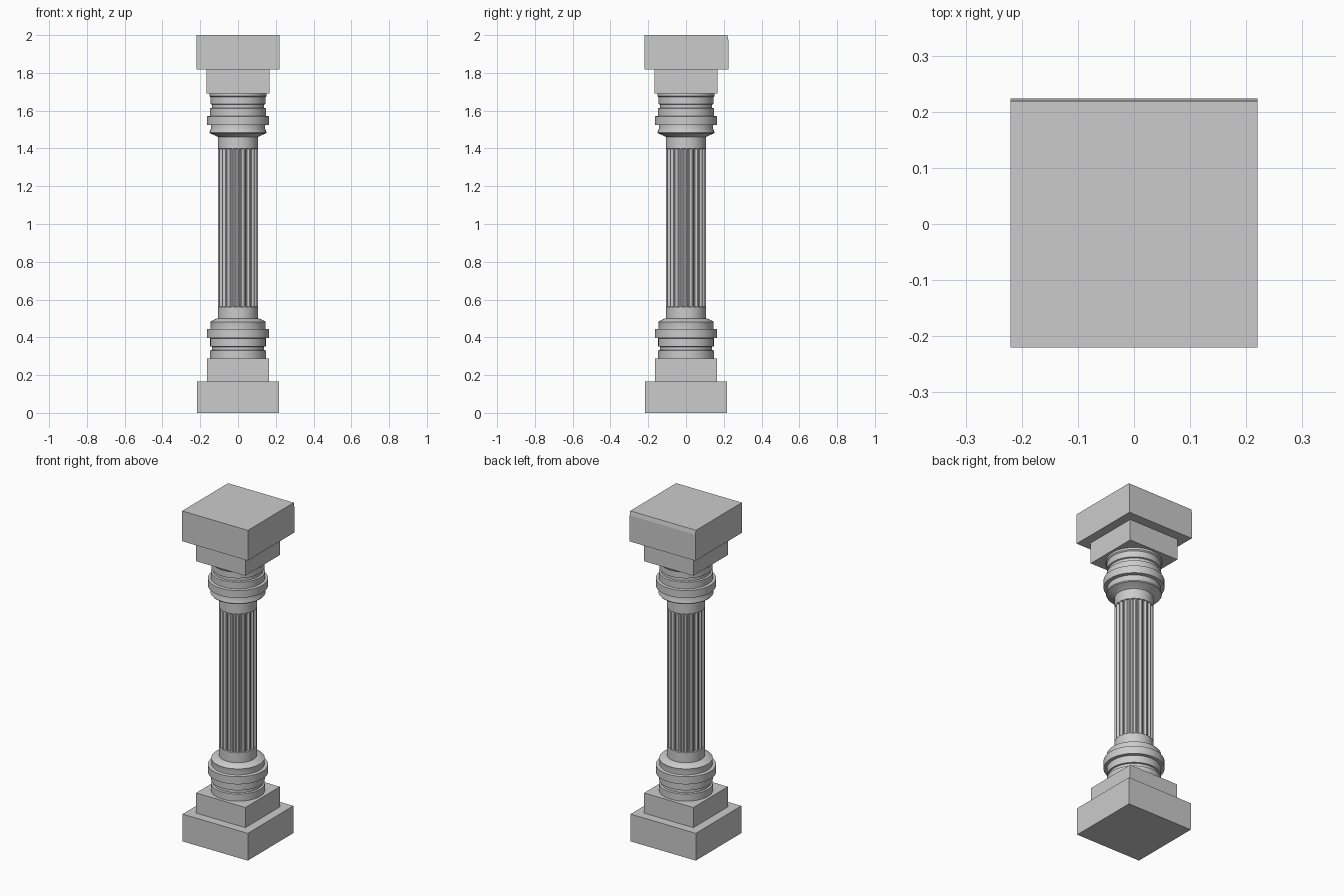
import bpy, bmesh, math

if "Cube" in bpy.data.objects:
    bpy.data.objects.remove(bpy.data.objects["Cube"])


def finish(bm, name, smooth=False):
    bmesh.ops.recalc_face_normals(bm, faces=bm.faces[:])
    mesh = bpy.data.meshes.new(name)
    bm.to_mesh(mesh)
    bm.free()
    obj = bpy.data.objects.new(name, mesh)
    bpy.context.collection.objects.link(obj)
    if smooth:
        bpy.ops.object.select_all(action='DESELECT')
        obj.select_set(True)
        bpy.context.view_layer.objects.active = obj
        bpy.ops.object.shade_smooth_by_angle(angle=math.radians(30))
    return obj


def block(name, half, z0, z1):
    bm = bmesh.new()
    bmesh.ops.create_cube(bm, size=1)
    for v in bm.verts:
        v.co.x *= 2 * half
        v.co.y *= 2 * half
        v.co.z = z1 if v.co.z > 0 else z0
    return finish(bm, name)


def stack_rings(name, rings, count):
    """Skin a list of (z, radius function of index) rings and cap both ends."""
    bm = bmesh.new()
    loops = []
    for z, radius in rings:
        loops.append([bm.verts.new((radius(i) * math.cos(math.tau * i / count),
                                    radius(i) * math.sin(math.tau * i / count), z))
                      for i in range(count)])
    for a, b in zip(loops, loops[1:]):
        for i in range(count):
            j = (i + 1) % count
            bm.faces.new((a[i], a[j], b[j], b[i]))
    bm.faces.new(loops[0][::-1])
    bm.faces.new(loops[-1])
    bmesh.ops.remove_doubles(bm, verts=bm.verts[:], dist=1e-5)
    return finish(bm, name, True)


def turned(name, profile):
    return stack_rings(name, [(z, lambda i, r=r: r) for r, z in profile], 48)


# Square plinth and abacus blocks
block("base_plinth", 0.218, 0, 0.165)
block("base_step", 0.165, 0.165, 0.287)
block("capital_step", 0.166, 1.69, 1.817)
abacus = block("abacus", 0.22, 1.817, 2)

# Slight chamfer along the abacus back edge
bm = bmesh.new()
bm.from_mesh(abacus.data)
for v in bm.verts:
    if v.co.y > 0:
        v.co.y = 0.224
bmesh.ops.bisect_plane(bm, geom=bm.verts[:] + bm.edges[:] + bm.faces[:],
                       plane_co=(0, 0, 1.975), plane_no=(0, 0, 1))
for v in bm.verts:
    if v.co.y > 0 and v.co.z > 1.99:
        v.co.y = 0.219
bm.to_mesh(abacus.data)
bm.free()

# Turned mouldings of base and capital
turned("base_moulding", [
    (0.148, 0.285), (0.148, 0.33), (0.138, 0.333), (0.138, 0.35),
    (0.147, 0.352), (0.147, 0.395), (0.165, 0.397), (0.165, 0.443),
    (0.145, 0.445), (0.145, 0.475), (0.147, 0.482), (0.13, 0.492), (0.11, 0.5)])
turned("capital_moulding", [
    (0.106, 1.46), (0.115, 1.466), (0.148, 1.48), (0.151, 1.485),
    (0.144, 1.505), (0.144, 1.523), (0.165, 1.525), (0.165, 1.57),
    (0.148, 1.572), (0.148, 1.612), (0.138, 1.615), (0.138, 1.632),
    (0.146, 1.635), (0.146, 1.672), (0.152, 1.678), (0.152, 1.692)])

# Fluted shaft
FLUTES, STEPS, R = 20, 6, 0.105
DEPTH = [0, 0, 0.006, 0.010, 0.010, 0.006]


def plain(i):
    return R


def fluted(i):
    return R - DEPTH[i % STEPS]


stack_rings("fluted_shaft", [
    (0.49, plain), (0.56, plain), (0.562, fluted),
    (1.398, fluted), (1.40, plain), (1.47, plain)], FLUTES * STEPS)
